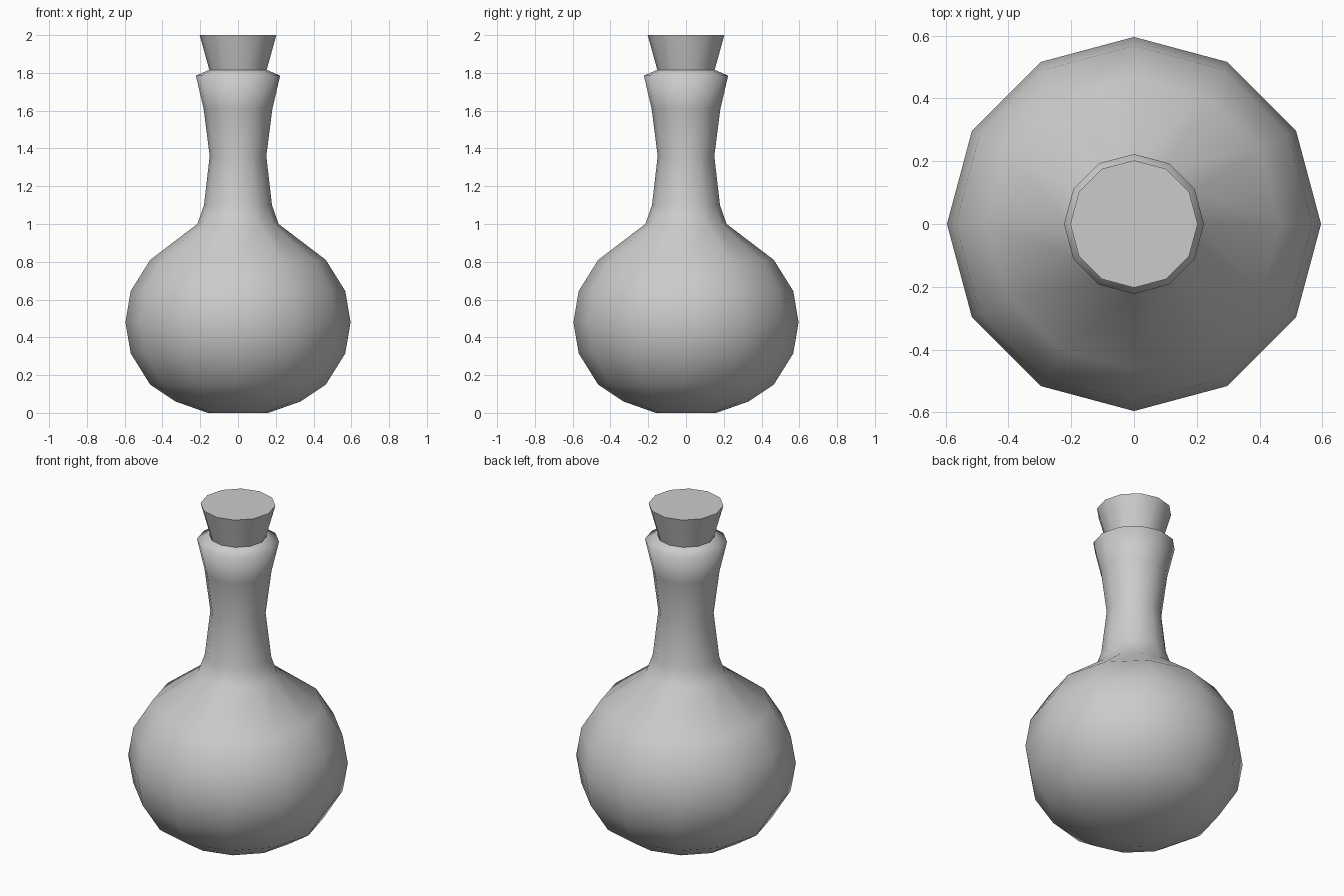
import bpy, bmesh, math

if "Cube" in bpy.data.objects:
    bpy.data.objects.remove(bpy.data.objects["Cube"])

SIDES = 12


def lathe(name, profile, cap_bottom=True, cap_top=True, smooth_angle=40):
    """Revolve (radius, height) points around z into a 12-sided solid."""
    bm = bmesh.new()
    rings = []
    for r, z in profile:
        rings.append([bm.verts.new((r * math.cos(2 * math.pi * i / SIDES),
                                    r * math.sin(2 * math.pi * i / SIDES), z))
                      for i in range(SIDES)])
    for a, b in zip(rings, rings[1:]):
        for i in range(SIDES):
            j = (i + 1) % SIDES
            bm.faces.new((a[i], a[j], b[j], b[i]))
    if cap_bottom:
        bm.faces.new(rings[0][::-1])
    if cap_top:
        bm.faces.new(rings[-1])
    mesh = bpy.data.meshes.new(name)
    bm.to_mesh(mesh)
    bm.free()
    obj = bpy.data.objects.new(name, mesh)
    bpy.context.collection.objects.link(obj)
    bpy.ops.object.select_all(action='DESELECT')
    obj.select_set(True)
    bpy.context.view_layer.objects.active = obj
    bpy.ops.object.shade_smooth_by_angle(angle=math.radians(smooth_angle))
    return obj


# Round flask body, narrow neck and flared lip
lathe("flask", [
    (0.16, 0.0), (0.33, 0.06), (0.465, 0.15), (0.568, 0.315),
    (0.596, 0.48), (0.568, 0.645), (0.465, 0.81), (0.215, 1.0),
    (0.18, 1.10), (0.15, 1.36), (0.182, 1.61), (0.223, 1.785),
    (0.155, 1.815)], cap_top=False, smooth_angle=100)

# Tapered stopper pushed into the neck
lathe("stopper", [(0.125, 1.72), (0.203, 2.0)])
